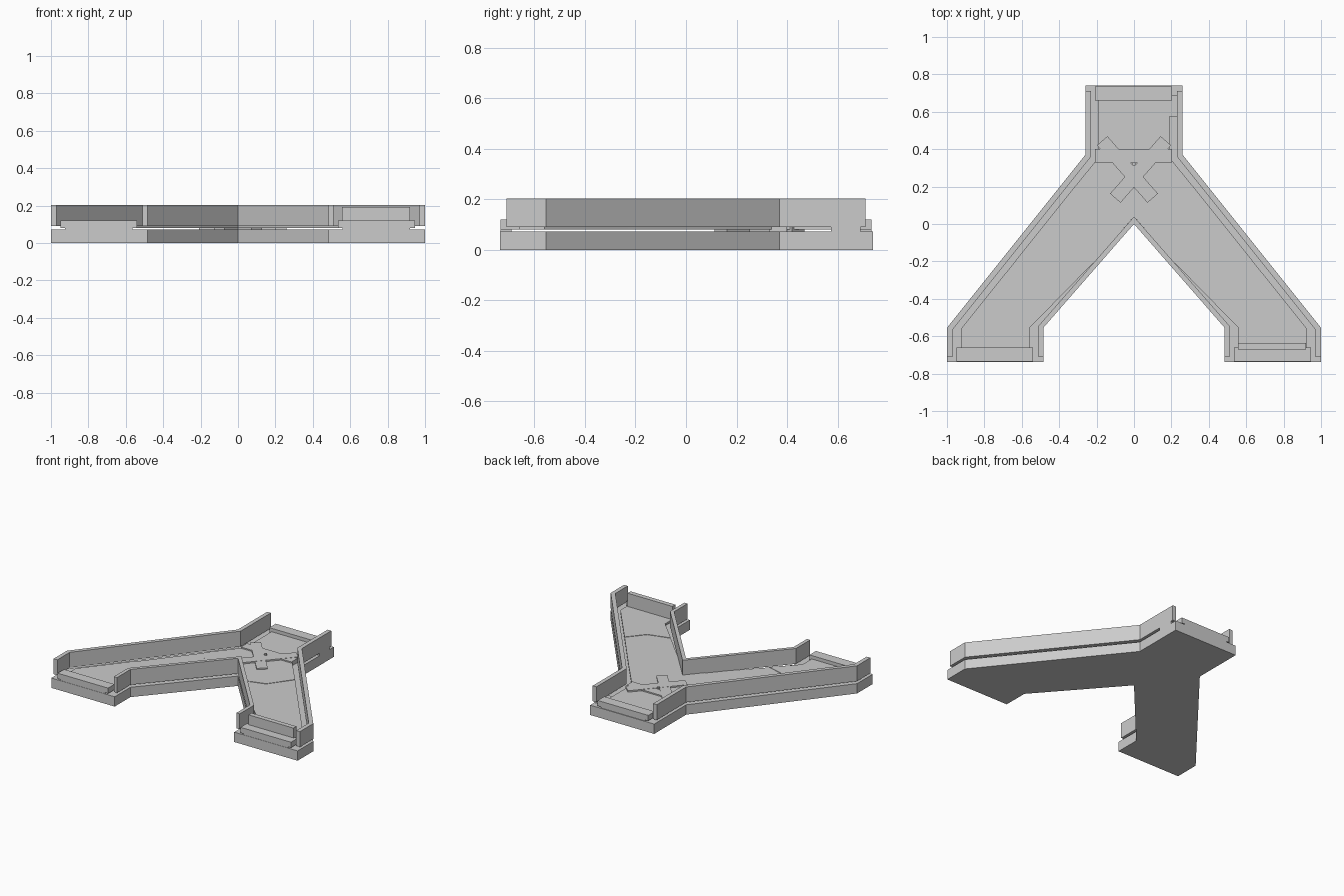
import bpy, bmesh, math
from mathutils import Vector

if "Cube" in bpy.data.objects:
    bpy.data.objects.remove(bpy.data.objects["Cube"])


def prism(name, pts, z0, z1):
    bm = bmesh.new()
    face = bm.faces.new([bm.verts.new((x, y, z0)) for x, y in pts])
    ext = bmesh.ops.extrude_face_region(bm, geom=[face])
    for v in ext["geom"]:
        if isinstance(v, bmesh.types.BMVert):
            v.co.z = z1
    bmesh.ops.recalc_face_normals(bm, faces=bm.faces)
    me = bpy.data.meshes.new(name)
    bm.to_mesh(me)
    bm.free()
    ob = bpy.data.objects.new(name, me)
    bpy.context.collection.objects.link(ob)
    return ob


def box(name, x0, x1, y0, y1, z0, z1):
    return prism(name, [(x0, y0), (x1, y0), (x1, y1), (x0, y1)], z0, z1)


def offset(path, d):
    # mitred offset to the left of the travel direction
    p = [Vector(q) for q in path]
    normals = []
    for a, b in zip(p, p[1:]):
        t = (b - a).normalized()
        normals.append(Vector((-t.y, t.x)))
    out = []
    for i, q in enumerate(p):
        n0, n1 = normals[max(i - 1, 0)], normals[min(i, len(normals) - 1)]
        m = (n0 + n1).normalized()
        out.append(tuple(q + m * (d / m.dot(n0))))
    return out


def strip(name, path, d0, d1, z0, z1):
    return prism(name, offset(path, d0) + offset(path, d1)[::-1], z0, z1)


def flip(pts):
    return [(-x, y) for x, y in pts][::-1]


# Y-shaped base slab
half = [(0.26, 0.74), (0.26, 0.37), (1, -0.555), (1, -0.737),
        (0.485, -0.737), (0.485, -0.555)]
prism("base", half + [(0, 0)] + flip(half), 0, 0.072)

# Outer walls
right = [(1, -0.71), (1, -0.555), (0.26, 0.37), (0.26, 0.71)]
strip("right_outer_wall", right, 0, 0.03, 0.09, 0.203)
strip("left_outer_wall", flip(right), 0, 0.03, 0.09, 0.203)
box("right_wall_foot", 0.19, 0.26, 0.575, 0.69, 0.07, 0.09)

# Inner V-shaped wall
inner = [(-0.485, -0.71), (-0.485, -0.555), (0, 0), (0.485, -0.555), (0.485, -0.71)]
strip("inner_wall", inner, 0, 0.026, 0.09, 0.203)

# Floating floor: a centre panel and two panels per arm, meeting in chevrons
joint_a = [(0.37, 0.134), (0.25, -0.03), (0.1, -0.075)]
joint_b = [(0.66, -0.23), (0.56, -0.35), (0.40, -0.394)]
centre = [(0.19, 0.70), (0.19, 0.355)] + joint_a
prism("centre_floor", centre + [(0, 0.04)] + flip(centre), 0.08, 0.095)
middle = joint_a + [(0.2, -0.19)] + joint_b[::-1]
end = joint_b + [(0.558, -0.555), (0.558, -0.70), (0.925, -0.70), (0.925, -0.56)]
for side, f in (("right", lambda p: p), ("left", flip)):
    prism(side + "_middle_floor", f(middle), 0.08, 0.092)
    prism(side + "_end_floor", f(end), 0.08, 0.095)

# Stepped thresholds at the three open ends
for name, cx, s in (("left", -0.745, -1), ("right", 0.74, -1), ("back", -0.003, 1)):
    def ends(a, b):
        return sorted((s * a, s * b))
    box(name + "_threshold_foot", cx - 0.18, cx + 0.18, *ends(0.69, 0.735), 0.07, 0.08)
    box(name + "_threshold_step", cx - 0.205, cx + 0.205, *ends(0.66, 0.735), 0.08, 0.12)

# Raised gate on the right arm
box("gate", 0.555, 0.92, -0.67, -0.635, 0.085, 0.192)

# Cross, pin and plate passing through the floor at the junction
box("junction_plate", -0.208, 0.203, 0.33, 0.40, 0.073, 0.104)
for side, s in (("right", 1), ("left", -1)):
    path = [(-0.1 * s, 0.138), (0.17 * s, 0.445)]
    strip("cross_bar_" + side, path, -0.037, 0.037, 0.073, 0.105 + 0.0005 * s)
bpy.ops.mesh.primitive_cylinder_add(vertices=8, radius=0.01, depth=0.04,
                                    location=(0, 0.32, 0.095))
bpy.context.object.name = "cross_pin"
